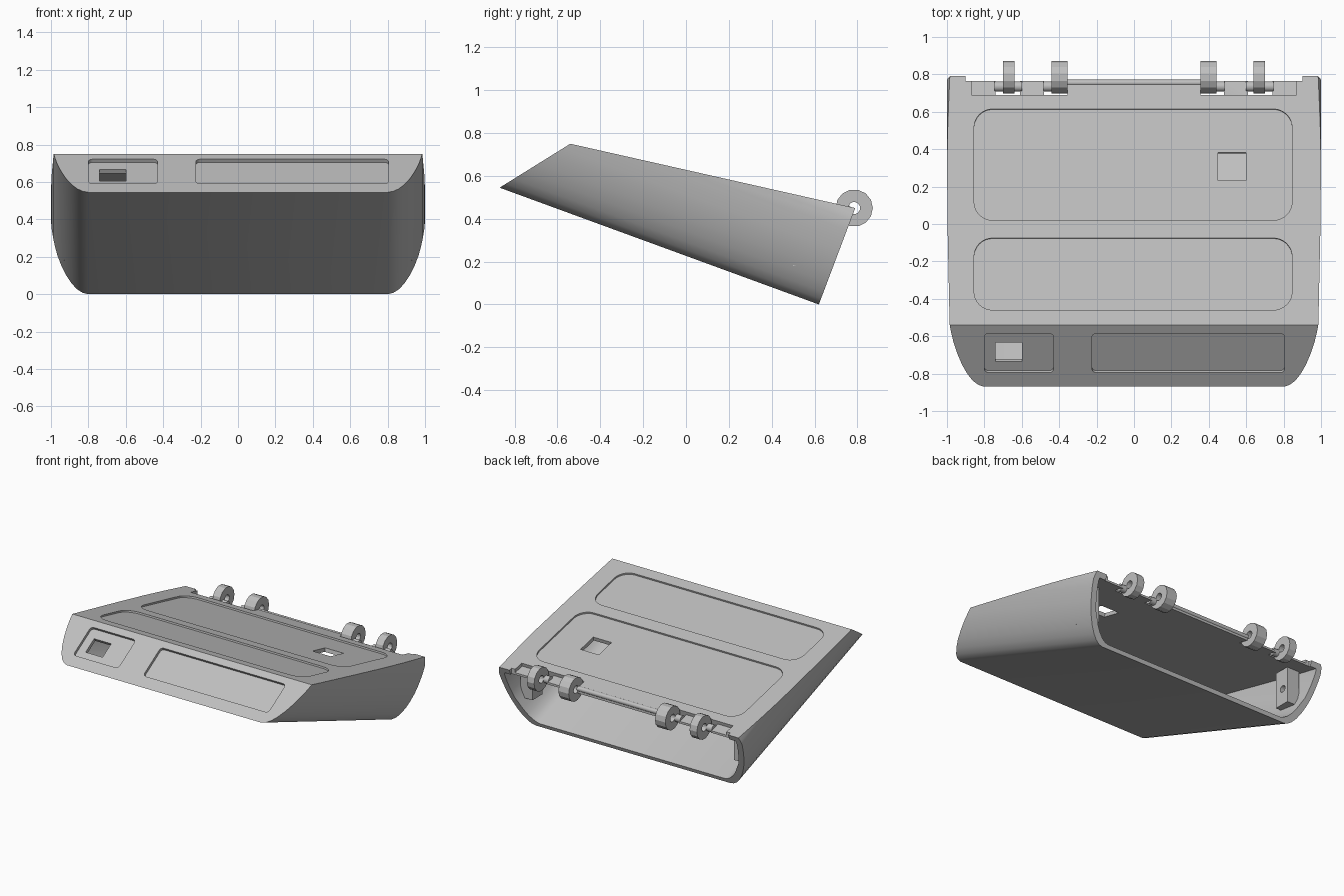
import bpy, bmesh, math
from mathutils import Vector, Matrix

if "Cube" in bpy.data.objects:
    bpy.data.objects.remove(bpy.data.objects["Cube"], do_unlink=True)

grey = bpy.data.materials.new("light grey plastic")
grey.use_nodes = True
COLOUR = (0.52, 0.52, 0.52, 1)
grey.diffuse_color = COLOUR
grey.node_tree.nodes["Principled BSDF"].inputs["Base Color"].default_value = COLOUR

# Side profile corners
FRONT_LOW = Vector((0, -0.87, 0.545))
FRONT_TOP = Vector((0, -0.54, 0.75))
BACK_TOP = Vector((0, 0.79, 0.45))
BACK_LOW = Vector((0, 0.62, 0))
X = Vector((1, 0, 0))


def make(name, bm):
    bmesh.ops.recalc_face_normals(bm, faces=bm.faces)
    mesh = bpy.data.meshes.new(name)
    bm.to_mesh(mesh)
    bm.free()
    mesh.materials.append(grey)
    ob = bpy.data.objects.new(name, mesh)
    bpy.context.collection.objects.link(ob)
    return ob


def extrude(bm, points, offset):
    face = bm.faces.new([bm.verts.new(p) for p in points])
    out = bmesh.ops.extrude_face_region(bm, geom=[face])
    verts = [v for v in out["geom"] if isinstance(v, bmesh.types.BMVert)]
    bmesh.ops.translate(bm, vec=offset, verts=verts)


def cut(target, cutter):
    cutter.hide_render = True
    mod = target.modifiers.new("cut", "BOOLEAN")
    mod.operation = "DIFFERENCE"
    mod.solver = "EXACT"
    mod.object = cutter
    bpy.context.view_layer.objects.active = target
    bpy.ops.object.modifier_apply(modifier=mod.name)
    bpy.data.objects.remove(cutter, do_unlink=True)


def smooth(ob, angle=30):
    bpy.ops.object.select_all(action="DESELECT")
    ob.select_set(True)
    bpy.context.view_layer.objects.active = ob
    bpy.ops.object.shade_smooth_by_angle(angle=math.radians(angle))


# Rounded trough section (half width, height), swept then trimmed by planes
SECTION = [(0.80, 0), (0.83, 0.008), (0.86, 0.028), (0.89, 0.062), (0.92, 0.11),
           (0.945, 0.165), (0.965, 0.22), (0.978, 0.27), (0.988, 0.32),
           (0.996, 0.37), (1.0, 0.42), (0.995, 0.45), (0.985, 0.48), (0.96, 0.56)]


def trough(name, side, floor, front, top, back):
    along = (BACK_LOW - FRONT_LOW).normalized()
    up = X.cross(along)
    half = [(x - side, max(h, floor) if h > 0.2 else h + floor * (1 - h / 0.2 * 0.5))
            for x, h in SECTION]
    loop = half + [(-x, h) for x, h in reversed(half)]
    bm = bmesh.new()
    extrude(bm, [FRONT_LOW - along * 0.5 + X * x + up * h for x, h in loop], along * 3)
    for a, b, inset in ((FRONT_LOW, FRONT_TOP, front), (FRONT_TOP, BACK_TOP, top),
                        (BACK_TOP, BACK_LOW, back)):
        n = X.cross(b - a).normalized()
        bmesh.ops.bisect_plane(bm, geom=bm.verts[:] + bm.edges[:] + bm.faces[:],
                               plane_co=a - n * inset, plane_no=n, clear_outer=True)
        rim = [e for e in bm.edges if e.is_boundary]
        bmesh.ops.edgeloop_fill(bm, edges=rim)
    return make(name, bm)


def plate(a, b, x0, x1, y0, y1, low, high, radius=0):
    """Rounded block standing on the sloping face from a to b, placed by x and y."""
    v = (b - a).normalized()
    n = X.cross(v)
    v0, v1 = (y0 - a.y) / v.y, (y1 - a.y) / v.y
    pts = []
    for i, (cx, cv) in enumerate(((x1, v1), (x0, v1), (x0, v0), (x1, v0))):
        sx, sv = (1 if cx == x1 else -1), (1 if cv == v1 else -1)
        for k in range(9 if radius else 1):
            t = math.radians(i * 90 + k * 11.25)
            ox = radius * (math.cos(t) - sx)
            ov = radius * (math.sin(t) - sv)
            pts.append(a + X * (cx + (ox if radius else 0)) + v * (cv + (ov if radius else 0)) + n * low)
    bm = bmesh.new()
    extrude(bm, pts, n * (high - low))
    return make("cutter", bm)


def rod(name, x0, x1, y, z, r, sides=24):
    bm = bmesh.new()
    circle = [Vector((x0, y + r * math.cos(i * math.tau / sides),
                      z + r * math.sin(i * math.tau / sides))) for i in range(sides)]
    extrude(bm, circle, X * (x1 - x0))
    return make(name, bm)


def box(name, x0, x1, y0, y1, z0, z1):
    bm = bmesh.new()
    extrude(bm, [Vector(p) for p in ((x0, y0, z0), (x1, y0, z0), (x1, y1, z0), (x0, y1, z0))],
            Vector((0, 0, z1 - z0)))
    return make(name, bm)


# Hollow casing, open at the back
casing = trough("casing", 0, 0, 0, 0, 0)
cut(casing, trough("cavity", 0.045, 0.03, 0.045, 0.04, -0.2))

# Shallow recesses and square windows on the top and front
TOP = (FRONT_TOP, BACK_TOP)
FRONT = (FRONT_LOW, FRONT_TOP)
cut(casing, plate(*TOP, -0.855, 0.845, 0.02, 0.615, -0.012, 0.1, 0.1))
cut(casing, plate(*TOP, -0.855, 0.845, -0.46, -0.075, -0.012, 0.1, 0.1))
cut(casing, plate(*TOP, 0.45, 0.60, 0.235, 0.385, -0.08, 0.1))
cut(casing, plate(*FRONT, -0.80, -0.43, -0.795, -0.585, -0.02, 0.1, 0.025))
cut(casing, plate(*FRONT, -0.225, 0.805, -0.795, -0.585, -0.02, 0.1, 0.025))
cut(casing, plate(*FRONT, -0.74, -0.60, -0.745, -0.645, -0.09, 0.1))

# Hinge notches along the back edge
cut(casing, box("cutter", -0.9, 0.9, 0.765, 0.9, 0.36, 0.6))
for s in (-1, 1):
    for a, b, depth in ((0.74, 0.87, 0.025), (0.48, 0.61, 0.025),
                        (0.61, 0.74, 0.08), (0.355, 0.48, 0.08)):
        x0, x1 = sorted((s * a, s * b))
        cut(casing, plate(*TOP, x0, x1, 0.69, 0.87, -depth, 0.1))
smooth(casing)

# Hinge rings, axle stubs and screw bosses, mirrored
smooth(rod("hinge_rod", -0.36, 0.36, 0.755, 0.446, 0.017))
for s, side in ((-1, "right"), (1, "left")):
    for part, a, b in (("outer", 0.64, 0.70), ("inner", 0.355, 0.44)):
        x0, x1 = sorted((s * a, s * b))
        ring = rod(f"{side}_{part}_hinge_ring", x0, x1, 0.785, 0.45, 0.087, 14)
        cut(ring, rod("cutter", x0 - 0.1, x1 + 0.1, 0.785, 0.45, 0.028, 14))
    for part, a, b in (("outer", 0.70, 0.745), ("middle", 0.60, 0.64), ("inner", 0.44, 0.485)):
        x0, x1 = sorted((s * a, s * b))
        smooth(rod(f"{side}_{part}_axle", x0, x1, 0.735, 0.433, 0.027))
    x0, x1 = sorted((s * 0.83, s * 0.93))
    boss = box(f"{side}_screw_boss", x0, x1, 0.50, 0.62, 0.18, 0.45)
    cut(boss, rod("cutter", x0 - 0.1, x1 + 0.1, 0.57, 0.30, 0.025, 16))
